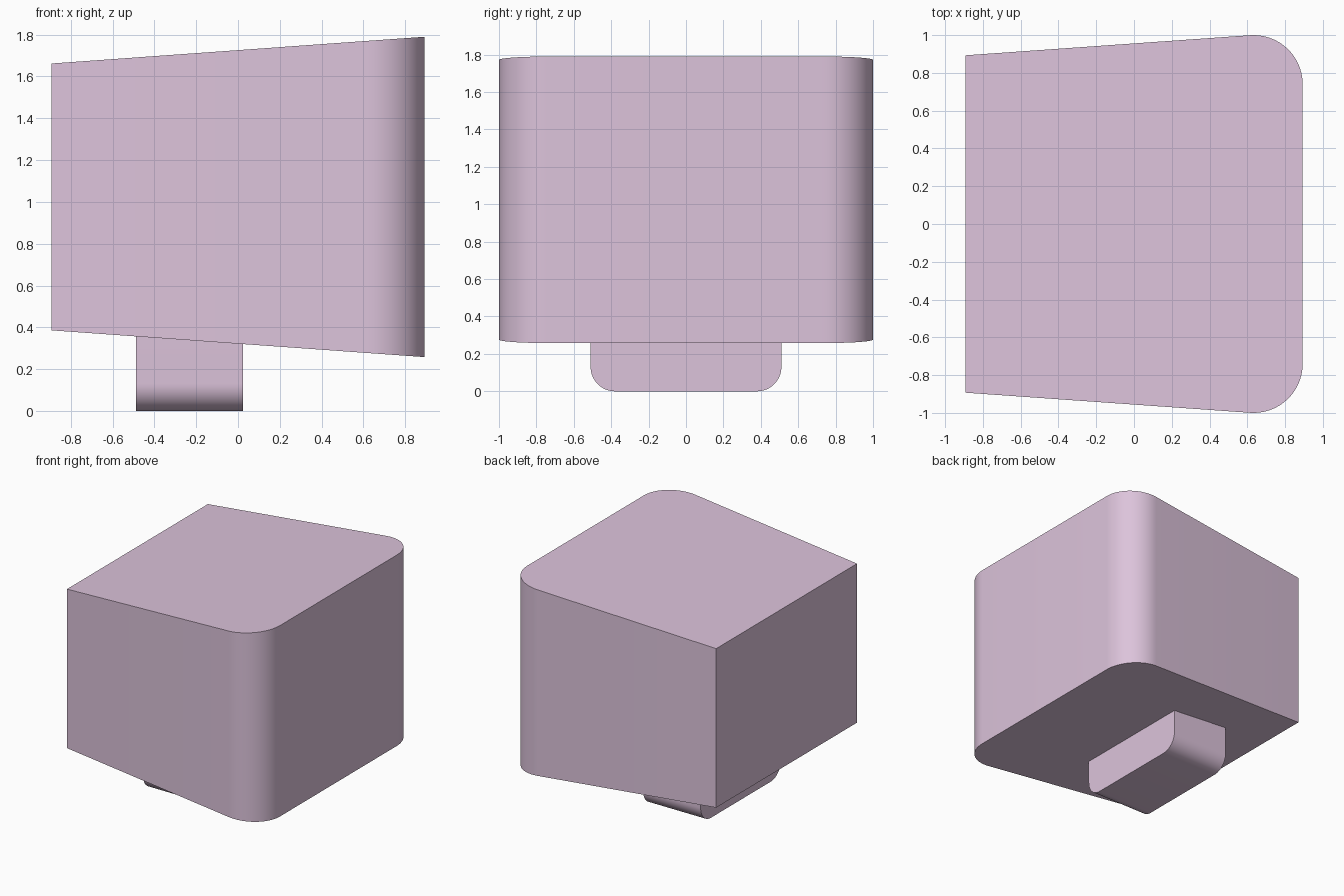
import bpy, bmesh
from math import cos, sin, radians

if "Cube" in bpy.data.objects:
    bpy.data.objects.remove(bpy.data.objects["Cube"])

mat = bpy.data.materials.new("pale_pink")
mat.diffuse_color = (0.72, 0.55, 0.71, 1)
mat.use_nodes = True
mat.node_tree.nodes["Principled BSDF"].inputs["Base Color"].default_value = mat.diffuse_color


def arc(cx, cy, r, a0, a1, n=16):
    return [(cx + r * cos(radians(a0 + (a1 - a0) * i / n)),
             cy + r * sin(radians(a0 + (a1 - a0) * i / n))) for i in range(n + 1)]


def prism(name, start, end):
    """Closed solid between two matching outlines."""
    bm = bmesh.new()
    a = [bm.verts.new(p) for p in start]
    b = [bm.verts.new(p) for p in end]
    bm.faces.new(a[::-1])
    bm.faces.new(b)
    n = len(a)
    for i in range(n):
        j = (i + 1) % n
        bm.faces.new((a[i], a[j], b[j], b[i]))
    bmesh.ops.recalc_face_normals(bm, faces=bm.faces)
    mesh = bpy.data.meshes.new(name)
    bm.to_mesh(mesh)
    bm.free()
    obj = bpy.data.objects.new(name, mesh)
    bpy.context.collection.objects.link(obj)
    mesh.materials.append(mat)
    bpy.ops.object.select_all(action='DESELECT')
    obj.select_set(True)
    bpy.context.view_layer.objects.active = obj
    bpy.ops.object.shade_smooth_by_angle(angle=radians(30))
    return obj


# Tapered body: plan outline with rounded right corners, sloping top and bottom
R = 0.26
half = [(-0.893, 0.893)] + arc(0.893 - R, 1 - R, R, 94.1, 0)
plan = half + [(x, -y) for x, y in reversed(half)]


def level(x, sign):
    t = (x + 0.893) / 1.786
    return 1.024 + sign * (0.638 + 0.128 * t)


prism("body", [(x, y, level(x, -1)) for x, y in plan],
      [(x, y, level(x, 1)) for x, y in plan])

# Foot block with rounded lower edges, its top sunk into the body
r = 0.13
side = [(0.51, 0.4)] + arc(0.51 - r, r, r, 0, -90)
section = side + [(-y, z) for y, z in reversed(side)]
prism("foot", [(-0.487, y, z) for y, z in section],
      [(0.024, y, z) for y, z in section])
